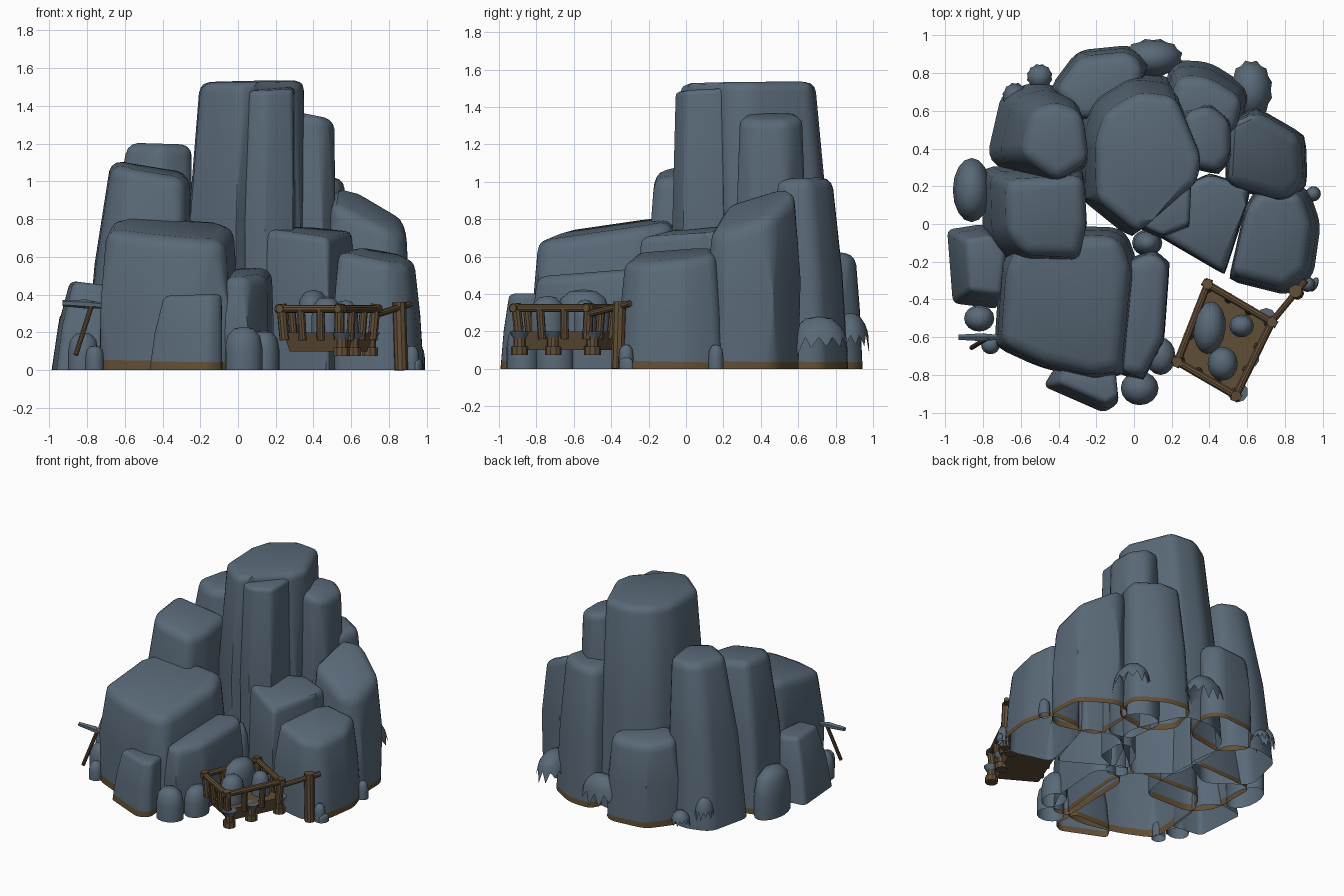
import bpy, bmesh, math
from mathutils import Vector

if "Cube" in bpy.data.objects:
    bpy.data.objects.remove(bpy.data.objects["Cube"])


def material(name, col):
    m = bpy.data.materials.new(name)
    m.diffuse_color = (*col, 1)
    m.use_nodes = True
    m.node_tree.nodes["Principled BSDF"].inputs["Base Color"].default_value = m.diffuse_color
    return m


STONE = material("slate_stone", (0.10, 0.142, 0.187))
DIRT = material("brown_earth", (0.122, 0.077, 0.035))
WOOD = material("brown_wood", (0.12, 0.077, 0.038))


def finish(bm, name, mats, angle=35):
    me = bpy.data.meshes.new(name)
    bm.to_mesh(me)
    bm.free()
    for m in mats:
        me.materials.append(m)
    ob = bpy.data.objects.new(name, me)
    bpy.context.collection.objects.link(ob)
    bpy.ops.object.select_all(action='DESELECT')
    ob.select_set(True)
    bpy.context.view_layer.objects.active = ob
    bpy.ops.object.shade_smooth_by_angle(angle=math.radians(angle))
    return ob


def rock(name, pts, z, sx=0, sy=0, scale=0.9, dx=0, dy=0, bevel=0.06, dirt=None):
    """Open-bottomed rock column: base outline tapering to a tilted, rounded top.
    dirt = direction whose side carries the earth band; (0, 0) means all round."""
    cx = sum(p[0] for p in pts) / len(pts)
    cy = sum(p[1] for p in pts) / len(pts)
    pts = sorted(pts, key=lambda p: math.atan2(p[1] - cy, p[0] - cx))
    bm = bmesh.new()
    rings = []
    for h, k in ((0, 0), (0.5, 0.36), (1, 1)):
        s = 1 + (scale - 1) * k
        ring = []
        for x, y in pts:
            ox, oy = (x - cx) * s, (y - cy) * s
            ring.append(bm.verts.new((cx + ox + dx * k, cy + oy + dy * k,
                                      h * (z + sx * ox + sy * oy))))
        rings.append(ring)
    n = len(pts)
    for a, b in zip(rings, rings[1:]):
        for i in range(n):
            j = (i + 1) % n
            bm.faces.new((a[i], a[j], b[j], b[i]))
    bm.faces.new(rings[-1])
    mid = set(rings[1])
    edges = [e for e in bm.edges if not e.is_boundary
             and not (e.verts[0] in mid and e.verts[1] in mid)]
    bmesh.ops.bevel(bm, geom=edges, offset=bevel, segments=3, profile=0.5,
                    affect='EDGES', clamp_overlap=True)
    if dirt is not None:  # earth-coloured band round the foot
        bmesh.ops.bisect_plane(bm, geom=bm.verts[:] + bm.edges[:] + bm.faces[:],
                               plane_co=(cx, cy, 0.042), plane_no=(0.02, 0.02, 1))
        bm.normal_update()
        for f in bm.faces:
            c = f.calc_center_median()
            side = f.normal.x * dirt[0] + f.normal.y * dirt[1]
            if c.z < 0.05 and side > -0.01:
                f.material_index = 1
    return finish(bm, name, [STONE, DIRT])


def boulder(name, x, y, rx, ry, z1, z0=0, rot=0, spiky=False):
    """Rounded dome; the spiky kind has a flared zigzag rim."""
    bm = bmesh.new()
    n = 24 if spiky else 16
    rings = []
    for k, (r, h) in enumerate(((1, 0), (1, 0.5), (0.86, 0.8), (0.5, 0.96))):
        ring = []
        for i in range(n):
            a = math.tau * i / n
            rr, zz = r, z0 + (z1 - z0) * h
            if spiky and k == 0:
                rr = 1.15 if i % 2 else 1.05
                zz = z1 * (0.35 + 0.1 * math.sin(i * 2.3)) if i % 2 else z1 * 0.6
            elif spiky and k == 1:
                zz = z1 * 0.68
            px, py = rx * rr * math.cos(a), ry * rr * math.sin(a)
            ring.append(bm.verts.new((x + px * math.cos(rot) - py * math.sin(rot),
                                      y + px * math.sin(rot) + py * math.cos(rot), zz)))
        rings.append(ring)
    top = bm.verts.new((x, y, z1))
    for a, b in zip(rings, rings[1:]):
        for i in range(n):
            bm.faces.new((a[i], a[(i + 1) % n], b[(i + 1) % n], b[i]))
    for i in range(n):
        bm.faces.new((rings[-1][i], rings[-1][(i + 1) % n], top))
    return finish(bm, name, [STONE], 50)


def rod(name, a, b, r, mat=WOOD, r2=None, n=10):
    a, b = Vector(a), Vector(b)
    bm = bmesh.new()
    bmesh.ops.create_cone(bm, cap_ends=True, segments=n, radius1=r,
                          radius2=r if r2 is None else r2, depth=(b - a).length)
    bm.transform((b - a).to_track_quat('Z', 'Y').to_matrix().to_4x4())
    bmesh.ops.translate(bm, verts=bm.verts, vec=(a + b) / 2)
    return finish(bm, name, [mat])


# Tall central columns
rock("main_tower", [(-.3, .5), (-.29, .14), (-.03, -.07), (.06, .02), (.33, .24), (.36, .4),
                    (.2, .78), (-.03, .81), (-.24, .68)], 1.53, .02, .01, .85, .05, -.05)
rock("front_tower", [(.03, -.03), (.14, -.08), (.29, -.02), (.3, .2), (.2, .22), (.08, .12)],
     1.49, .04, .05, .95, .01, .01, .03)
rock("right_tower", [(.28, .3), (.45, .26), (.52, .35), (.52, .55), (.4, .65), (.25, .6)],
     1.35, -.2, 0, .92)
# Left side columns
rock("left_column", [(-.81, .3), (-.8, -.08), (-.68, -.22), (-.3, -.23), (-.25, 0), (-.27, .33)],
     1.06, -.17, .1, .76, .065, 0, dirt=(-1, 0))
rock("back_left_column", [(-.78, .35), (-.7, .7), (-.5, .76), (-.3, .68), (-.25, .3), (-.5, .15)],
     1.2, -.03, 0, .68, .095, -.03)
# Back and right side columns
rock("back_rock", [(-.45, .72), (-.3, .92), (0, .95), (.08, .85), (0, .6), (-.3, .55)],
     .63, 0, -.1, .9, 0, -.02, dirt=(0, 0))
rock("back_right_column", [(.13, .6), (.2, .87), (.4, .86), (.62, .72), (.57, .5), (.3, .45)],
     1.02, 0, .03, .82, 0, -.05, dirt=(0, 0))
rock("right_column", [(.48, .2), (.5, .55), (.65, .62), (.91, .47), (.92, .2), (.82, .1)],
     .85, -.4, .33, .92, -.01, 0, .07, dirt=(0, 0))
rock("inner_right_rock", [(.12, -.06), (.48, -.27), (.6, .1), (.62, .2), (.4, .27), (.25, .2)],
     .74, -.08, .1, .96, bevel=.04)
rock("front_right_rock", [(.5, -.3), (.59, .1), (.66, .2), (.92, .2), (.99, 0), (.95, -.28),
                          (.82, -.38)], .61, -.18, .12, .86, -.02, 0, dirt=(1, 0.5))
# Front rocks
rock("front_left_rock", [(-.74, -.65), (-.71, -.2), (-.6, 0), (-.05, -.02), (.02, -.2),
                         (-.04, -.8), (-.2, -.83), (-.5, -.76)], .75, -.06, .15, .9, 0, -.01,
     .07, dirt=(0, 0))
rock("front_middle_rock", [(-.08, -.8), (.05, -.83), (.16, -.62), (.19, -.2), (.1, -.13),
                           (-.06, -.2)], .52, 0, .08, .95, dirt=(-1, -1))
rock("front_low_rock", [(-.48, -.86), (-.42, -.76), (-.1, -.76), (-.08, -.95), (-.16, -1)],
     .4, .03, 0, .8, .03, .02, .03, dirt=(0, 0))
rock("left_low_rock", [(-.99, -.03), (-.96, -.42), (-.72, -.45), (-.68, -.1), (-.8, 0)],
     .46, -.12, 0, .7, .05, 0, .03)

# Boulders round the foot
for i, b in enumerate([(.03, -.87, .1, .09, .23), (.14, -.7, .08, .1, .21),
                       (-.82, -.5, .08, .07, .2), (-.76, -.64, .05, .05, .13),
                       (.95, .16, .04, .04, .13), (.92, -.32, .04, .04, .13),
                       (-.86, .18, .1, .17, .35), (.07, -.1, .08, .07, .45)]):
    boulder(f"boulder_{i}", *b)
for i, b in enumerate([(.62, .71, .1, .14, .28), (.1, .88, .14, .09, .3),
                       (-.5, .78, .06, .06, .14), (-.63, .67, .06, .07, .25)]):
    boulder(f"spiky_boulder_{i}", *b, spiky=True)

# Wooden ore crate: floor box, rails and posts
corners = [Vector(c) for c in ((.39, -.32), (.73, -.52), (.54, -.91), (.23, -.73))]
mid = sum(corners, Vector((0, 0))) / 4
bm = bmesh.new()
low = [bm.verts.new((*(mid + (c - mid) * .82), .1)) for c in corners]
high = [bm.verts.new((*(mid + (c - mid) * .96), .2)) for c in corners]
bm.faces.new(low)
bm.faces.new(high[::-1])
for i in range(4):
    j = (i + 1) % 4
    bm.faces.new((low[j], low[i], high[i], high[j]))
bmesh.ops.recalc_face_normals(bm, faces=bm.faces)
finish(bm, "crate_floor", [WOOD])
for i in range(4):
    a, b = corners[i], corners[(i + 1) % 4]
    d = (b - a).normalized() * .03
    rod(f"crate_rail_{i}", (*(a - d), .325), (*(b + d), .325), .021)
    for k in range(3):
        p = a.lerp(b, k / 3)
        q = mid + (p - mid) * .93
        rod(f"crate_post_{i}_{k}", (*q, .16), (*p, .35 if k == 0 else .32),
            .027 if k == 0 else .022)
# Peg feet with stone caps
for i, (x, y) in enumerate(((.55, -.89), (.7, -.5), (.61, -.71))):
    rod(f"peg_foot_{i}", (x, y, .075), (x, y, .12), .045)
    rod(f"peg_stem_{i}", (x, y, .1), (x, y, .18), .033)
    rod(f"peg_cap_{i}", (x, y, .165), (x, y, .2), .035, STONE, .055)
# Ore in the crate
boulder("ore_large", .4, -.55, .085, .14, .425, .18, -.1)
boulder("ore_small", .57, -.54, .065, .06, .37, .18)
boulder("ore_medium", .47, -.74, .08, .09, .39, .18)

# Gate post and bar beside the crate
rod("gate_post", (.865, -.365, 0), (.855, -.355, .36), .036)
rod("gate_bar", (.72, -.53, .29), (.91, -.3, .35), .018)
boulder("gate_stone", .955, -.32, .02, .04, .06, 0, -.4)

# Pickaxe leaning on the left
rod("pick_handle", (-.86, -.655, .08), (-.77, -.6, .36), .013)
rod("pick_head_left", (-.8, -.6, .35), (-.93, -.6, .355), .024, STONE, .016, 6)
rod("pick_head_right", (-.81, -.6, .35), (-.69, -.6, .34), .024, STONE, .012, 6)
